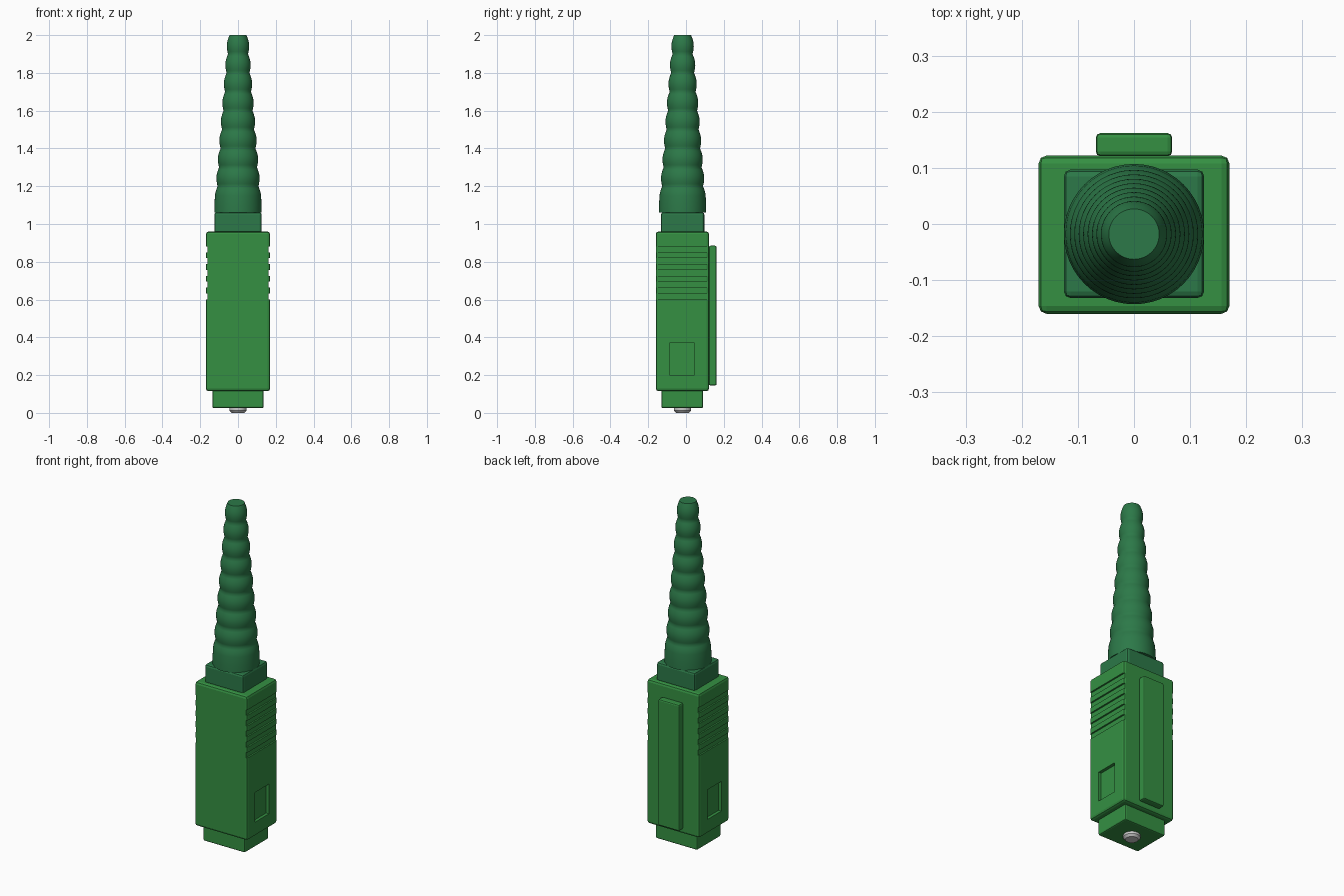
import bpy, bmesh, math
from mathutils import Vector

if "Cube" in bpy.data.objects:
    bpy.data.objects.remove(bpy.data.objects["Cube"])

CY = -0.018  # axis of the boot and ferrule


def material(name, rgb):
    m = bpy.data.materials.new(name)
    m.diffuse_color = (*rgb, 1)
    m.use_nodes = True
    m.node_tree.nodes["Principled BSDF"].inputs["Base Color"].default_value = m.diffuse_color
    return m


green = material("green", (0.035, 0.28, 0.055))
dark_green = material("dark_green", (0.025, 0.19, 0.065))


def activate(ob):
    bpy.ops.object.select_all(action='DESELECT')
    ob.select_set(True)
    bpy.context.view_layer.objects.active = ob


def box(name, x, y, z, mat=None, bevel=0.0):
    """Bevelled box from (min, max) ranges."""
    bm = bmesh.new()
    bmesh.ops.create_cube(bm, size=1)
    for v in bm.verts:
        v.co = Vector([(a + b) / 2 + c * (b - a) for c, (a, b) in zip(v.co, (x, y, z))])
    if bevel:
        bmesh.ops.bevel(bm, geom=bm.edges[:], offset=bevel, segments=2,
                        profile=0.5, affect='EDGES')
    me = bpy.data.meshes.new(name)
    bm.to_mesh(me)
    bm.free()
    ob = bpy.data.objects.new(name, me)
    bpy.context.collection.objects.link(ob)
    if mat:
        me.materials.append(mat)
    return ob


def lathe(name, profile, mat=None, n=48):
    """Solid of revolution about the connector axis, capped at both ends."""
    bm = bmesh.new()
    rings = [[bm.verts.new((r * math.cos(2 * math.pi * i / n),
                            CY + r * math.sin(2 * math.pi * i / n), z))
              for i in range(n)] for r, z in profile]
    for a, b in zip(rings, rings[1:]):
        for i in range(n):
            j = (i + 1) % n
            bm.faces.new((a[i], a[j], b[j], b[i]))
    bm.faces.new(rings[0][::-1])
    bm.faces.new(rings[-1])
    me = bpy.data.meshes.new(name)
    bm.to_mesh(me)
    bm.free()
    ob = bpy.data.objects.new(name, me)
    bpy.context.collection.objects.link(ob)
    if mat:
        me.materials.append(mat)
    activate(ob)
    bpy.ops.object.shade_smooth_by_angle(angle=math.radians(40))
    return ob


# Outer housing
housing = box("housing", (-0.17, 0.17), (-0.16, 0.122), (0.115, 0.96), green, 0.014)

# Grip grooves and side windows, cut on both sides
cutters = []
for s in (-1, 1):
    def side(depth):
        return tuple(sorted((s * (0.17 - depth), s * 0.2)))
    for i in range(5):
        z = 0.6 + i * 0.0625
        cutters.append(box("groove_cutter", side(0.009), (-0.2, 0.2), (z, z + 0.032)))
    cutters.append(box("window_cutter", side(0.018), (-0.085, 0.043), (0.198, 0.372)))
for c in cutters:
    mod = housing.modifiers.new("cut", 'BOOLEAN')
    mod.operation = 'DIFFERENCE'
    mod.solver = 'EXACT'
    mod.object = c
activate(housing)
for mod in list(housing.modifiers):
    bpy.ops.object.modifier_apply(modifier=mod.name)
for c in cutters:
    bpy.data.objects.remove(c, do_unlink=True)

# Key rail on the back, nose and rear collar
box("key_rail", (-0.068, 0.068), (0.121, 0.162), (0.145, 0.885), green, 0.008)
box("nose", (-0.135, 0.135), (-0.13, 0.09), (0.025, 0.13), green, 0.008)
box("collar", (-0.125, 0.125), (-0.132, 0.097), (0.95, 1.062), dark_green, 0.012)

# Ferrule tip
lathe("ferrule", [(0.034, 0.0), (0.045, 0.012), (0.045, 0.06)])

# Ribbed strain-relief boot: bulges with sharp waists, tapering upward
profile = [(0.125, 1.06), (0.125, 1.1)]
ribs, z0, pitch, steps = 9, 1.1, 0.1, 8
for k in range(ribs):
    for i in range(steps + 1):
        t = i / steps
        if (k == 0 and t < 0.5) or (k > 0 and i == 0):
            continue
        z = z0 + (k + t) * pitch
        profile.append((0.126 - (z - 1.1) * 0.079 - 0.010 * (1 - math.sin(math.pi * t)), z))
lathe("boot", profile, dark_green)
